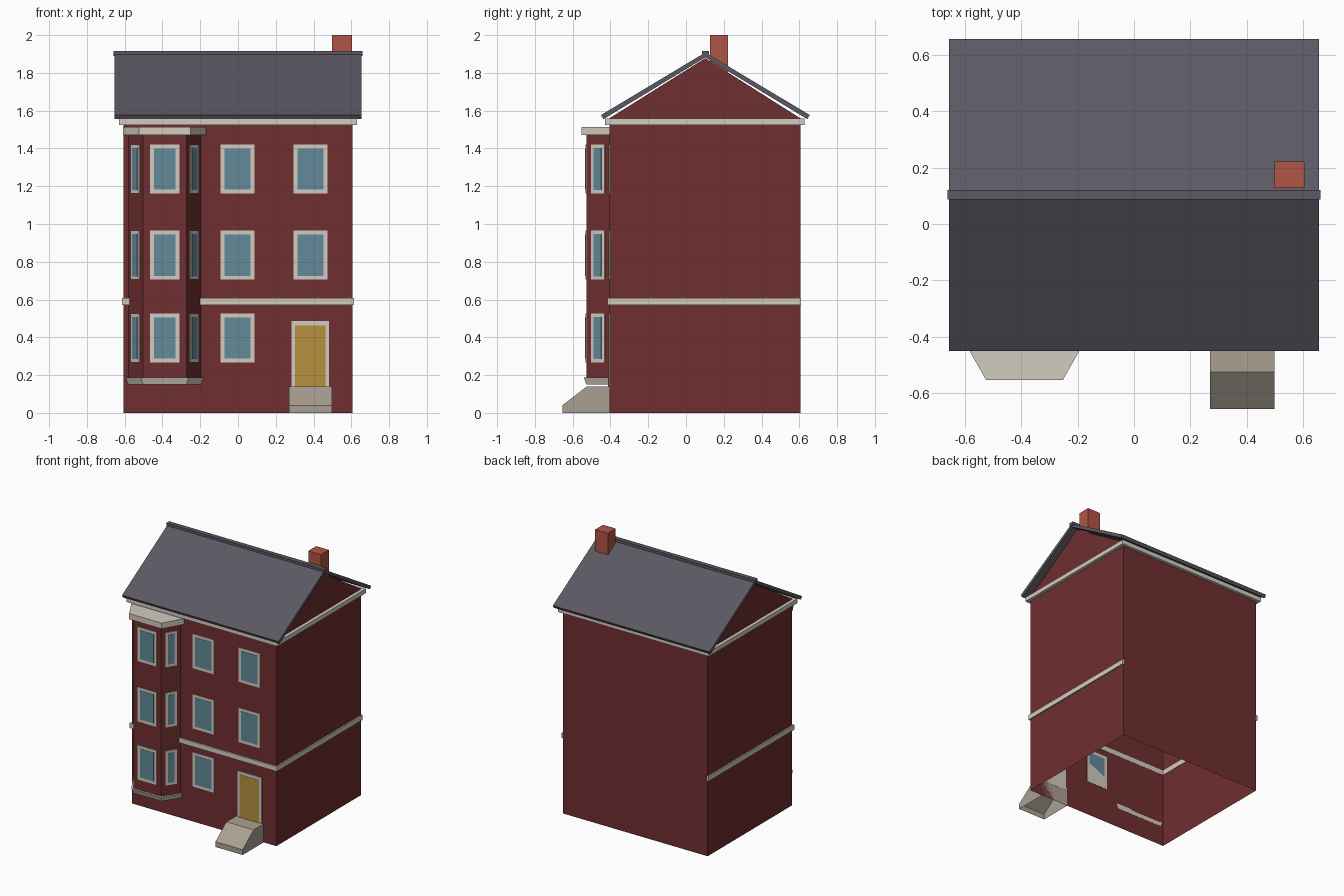
import bpy, bmesh, math
from mathutils import Matrix, Vector

old = bpy.data.objects.get("Cube")
if old:
    bpy.data.objects.remove(old, do_unlink=True)


def material(name, r, g, b):
    lin = [((c / 255 + 0.055) / 1.055) ** 2.4 for c in (r, g, b)] + [1.0]
    m = bpy.data.materials.new(name)
    m.use_nodes = True
    m.diffuse_color = lin
    m.node_tree.nodes["Principled BSDF"].inputs["Base Color"].default_value = lin
    return m


BRICK = material("dark red brick", 112, 46, 48)
CREAM = material("cream trim", 210, 204, 192)
GLASS = material("blue glass", 98, 138, 154)
SLATE = material("slate grey", 92, 88, 99)
CLAY = material("orange clay", 176, 85, 68)
OCHRE = material("ochre door", 182, 144, 61)
STONE = material("step stone", 170, 160, 146)


def finish(name, bm, mat, open_bottom=False):
    bmesh.ops.recalc_face_normals(bm, faces=bm.faces)
    if open_bottom:
        down = [f for f in bm.faces if f.normal.z < -0.99]
        bmesh.ops.delete(bm, geom=down, context="FACES_ONLY")
    me = bpy.data.meshes.new(name)
    bm.to_mesh(me)
    bm.free()
    me.materials.append(mat)
    ob = bpy.data.objects.new(name, me)
    bpy.context.collection.objects.link(ob)
    return ob


def loft(name, start, end, mat, open_bottom=False):
    """Solid between two matching outlines of 3D points."""
    bm = bmesh.new()
    a = [bm.verts.new(p) for p in start]
    b = [bm.verts.new(p) for p in end]
    bm.faces.new(a)
    bm.faces.new(b)
    for i in range(len(a)):
        j = (i + 1) % len(a)
        bm.faces.new((a[i], a[j], b[j], b[i]))
    return finish(name, bm, mat, open_bottom)


def along_x(name, profile, x0, x1, mat, open_bottom=False):
    return loft(name, [(x0, y, z) for y, z in profile],
                [(x1, y, z) for y, z in profile], mat, open_bottom)


def along_z(name, low, high, z0, z1, mat):
    return loft(name, [(x, y, z0) for x, y in low],
                [(x, y, z1) for x, y in high], mat)


def box(name, x, y, z, mat):
    rect = [(x[0], y[0]), (x[1], y[0]), (x[1], y[1]), (x[0], y[1])]
    return along_z(name, rect, rect, z[0], z[1], mat)


def plate(name, at, angle, width, z0, z1, depth, mat):
    """Thin panel centred on a wall point, turned to face outwards."""
    ob = box(name, (-width / 2, width / 2), (-depth, 0.001), (z0, z1), mat)
    ob.data.transform(Matrix.Translation((at[0], at[1], 0)) @ Matrix.Rotation(angle, 4, "Z"))


def window(name, at, angle, width, z0, border=0.021):
    plate(name + "_frame", at, angle, width, z0, z0 + 0.26, 0.005, CREAM)
    plate(name + "_glass", at, angle, width - 2 * border,
          z0 + border, z0 + 0.26 - border, 0.007, GLASS)


# House walls with gables
FRONT, BACK, SIDE, MID = -0.405, 0.605, 0.605, 0.1025
along_x("house_walls", [(FRONT, 0), (BACK, 0), (BACK, 1.56), (MID, 1.878), (FRONT, 1.56)],
        -SIDE, SIDE, BRICK, True)

# Cornice and string course
box("cornice", (-0.63, 0.63), (-0.43, 0.628), (1.525, 1.558), CREAM)
box("front_band", (-0.615, 0.615), (-0.415, FRONT + 0.002), (0.57, 0.607), CREAM)
for s, side in ((-1, "right"), (1, "left")):
    box(side + "_band", sorted((s * 0.603, s * 0.615)), (-0.414, 0.61), (0.57, 0.607), CREAM)

# Roof, ridge and chimney
along_x("roof", [(-0.45, 1.577), (MID, 1.908), (0.655, 1.577),
                 (0.642, 1.555), (MID, 1.882), (-0.437, 1.555)], -0.655, 0.655, SLATE)
box("ridge_cap", (-0.66, 0.66), (0.086, 0.121), (1.89, 1.917), SLATE)
box("chimney", (0.498, 0.6045), (0.128, 0.222), (1.56, 2.0), CLAY)

# Bay with flared sill and flat cap
BAY_X = -0.388


def bay_outline(half_back, half_front, y):
    return [(BAY_X - half_back, FRONT + 0.001), (BAY_X - half_front, y),
            (BAY_X + half_front, y), (BAY_X + half_back, FRONT + 0.001)]


shaft = bay_outline(0.193, 0.115, -0.527)
flare = bay_outline(0.208, 0.126, -0.542)
cap = bay_outline(0.22, 0.136, -0.553)
along_z("bay", shaft, shaft, 0.18, 1.475, BRICK)
along_z("bay_sill", shaft, flare, 0.15, 0.188, CREAM)
along_z("bay_cap", cap, cap, 1.47, 1.513, CREAM)

# Windows on three floors
for floor, z in enumerate((0.266, 0.705, 1.161)):
    tag = "floor%d_" % (floor + 1)
    window(tag + "middle_window", (-0.003, FRONT), 0, 0.18, z)
    if floor:
        window(tag + "end_window", (0.383, FRONT), 0, 0.18, z)
    window(tag + "bay_front_window", (BAY_X, -0.527), 0, 0.156, z)
    for i, side in ((0, "right"), (2, "left")):
        p, q = Vector(shaft[i]), Vector(shaft[i + 1])
        d = q - p
        window(tag + "bay_" + side + "_window", (p + q) / 2,
               math.atan2(d.y, d.x), 0.084, z, 0.018)

# Door and entrance step
plate("door_frame", (0.383, FRONT), 0, 0.2, 0.12, 0.486, 0.005, CREAM)
plate("door", (0.383, FRONT), 0, 0.16, 0.12, 0.463, 0.007, OCHRE)
along_x("entrance_step", [(FRONT, 0), (-0.655, 0), (-0.655, 0.04), (-0.525, 0.14), (FRONT, 0.14)],
        0.27, 0.498, STONE, True)
